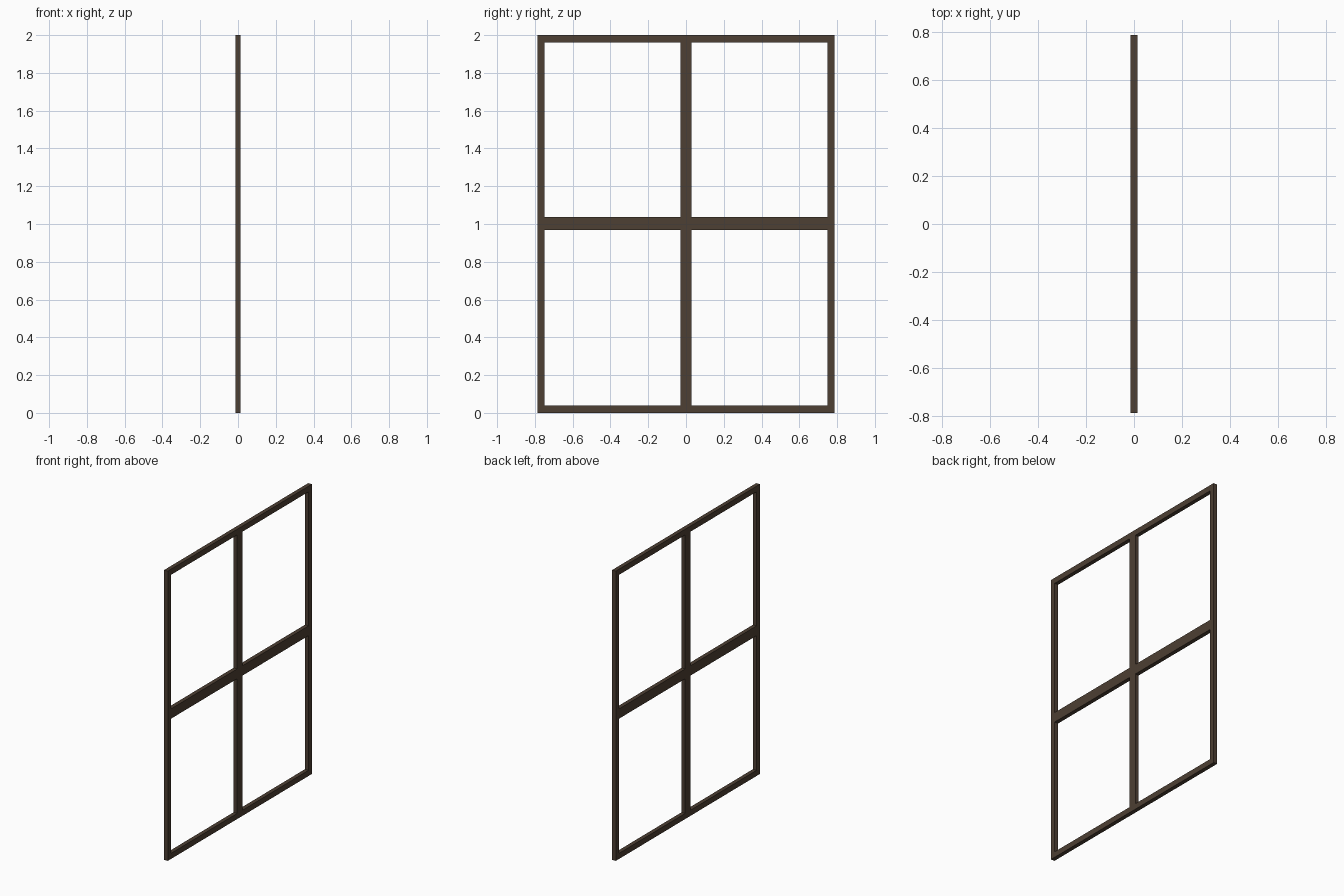
import bpy

if "Cube" in bpy.data.objects:
    bpy.data.objects.remove(bpy.data.objects["Cube"])

# One dark wood colour
wood = bpy.data.materials.new("dark brown wood")
wood.diffuse_color = (0.075, 0.05, 0.033, 1)
wood.use_nodes = True
wood.node_tree.nodes["Principled BSDF"].inputs["Base Color"].default_value = wood.diffuse_color

HALF_W, HEIGHT, DEPTH = 0.785, 2.0, 0.028   # overall size
SIDE, RAIL = 0.036, 0.039                   # border widths
MULLION, MID_RAIL = 0.058, 0.068            # middle bar widths
MID_Z = 1.002


def frame_part(name, y0, y1, z0, z1):
    """Box bar lying in the frame plane."""
    bpy.ops.mesh.primitive_cube_add(size=1, location=(0, (y0 + y1) / 2, (z0 + z1) / 2))
    ob = bpy.context.object
    ob.name = name
    ob.scale = (DEPTH, y1 - y0, z1 - z0)
    bpy.ops.object.transform_apply(location=False, rotation=False, scale=True)
    ob.data.materials.append(wood)
    return ob


inner = HALF_W - SIDE
low, high = MID_Z - MID_RAIL / 2, MID_Z + MID_RAIL / 2

# Outer border: full-width rails with stiles between them
frame_part("bottom_rail", -HALF_W, HALF_W, 0, RAIL)
frame_part("top_rail", -HALF_W, HALF_W, HEIGHT - RAIL, HEIGHT)
frame_part("left_stile", -HALF_W, -inner, RAIL, HEIGHT - RAIL)
frame_part("right_stile", inner, HALF_W, RAIL, HEIGHT - RAIL)

# Cross bars dividing the four panes
frame_part("middle_rail", -inner, inner, low, high)
frame_part("lower_mullion", -MULLION / 2, MULLION / 2, RAIL, low)
frame_part("upper_mullion", -MULLION / 2, MULLION / 2, high, HEIGHT - RAIL)
